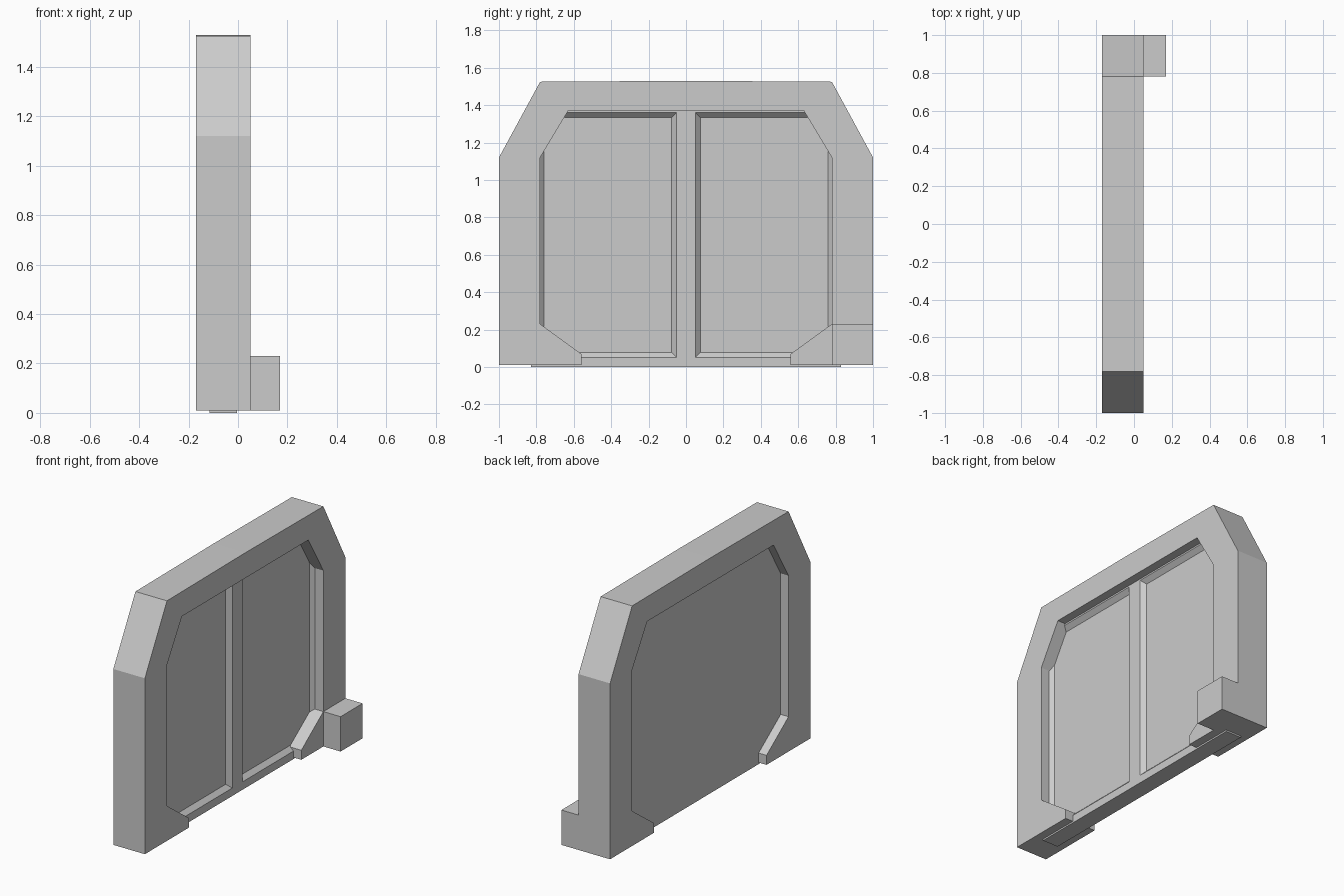
import bpy, bmesh

if "Cube" in bpy.data.objects:
    bpy.data.objects.remove(bpy.data.objects["Cube"])


def finish(name, bm):
    bmesh.ops.recalc_face_normals(bm, faces=bm.faces[:])
    mesh = bpy.data.meshes.new(name)
    bm.to_mesh(mesh)
    bm.free()
    obj = bpy.data.objects.new(name, mesh)
    bpy.context.collection.objects.link(obj)
    return obj


def thicken(bm, depth):
    """Turn flat faces into a closed solid running along x."""
    res = bmesh.ops.extrude_face_region(bm, geom=bm.faces[:], use_keep_orig=True)
    verts = [g for g in res["geom"] if isinstance(g, bmesh.types.BMVert)]
    bmesh.ops.translate(bm, verts=verts, vec=(depth, 0, 0))
    bmesh.ops.recalc_face_normals(bm, faces=bm.faces[:])


def extruded_profile(name, points, x0, x1):
    bm = bmesh.new()
    bm.faces.new([bm.verts.new((x0, y, z)) for y, z in points])
    thicken(bm, x1 - x0)
    return finish(name, bm)


def mirrored(points):
    return [(-y, z) for y, z in reversed(points)]


# Door frame: outer arch with a very slight crown, then the inner opening
outer = [(1, 0.01), (1, 1.12), (0.78, 1.525)]
inner = [(0.63, 1.37), (0.78, 1.12), (0.78, 0.23), (0.56, 0.07), (0.56, 0.01)]
profile = outer + [(0, 1.53)] + mirrored(outer) + mirrored(inner)[:] + inner
extruded_profile("door_frame", profile, -0.17, 0.05)

# Block at the foot of one jamb
extruded_profile("foot_block", [(0.78, 0.01), (1, 0.01), (1, 0.23), (0.78, 0.23)], 0.05, 0.17)

# Door slab: flat on the back, two bevelled recesses on the face
ys = [-0.83, -0.785, -0.05, 0.05, 0.785, 0.83]
zs = [0.0, 0.05, 1.36, 1.41]
bm = bmesh.new()
grid = [[bm.verts.new((-0.005, y, z)) for z in zs] for y in ys]
panels = []
for i in range(len(ys) - 1):
    for j in range(len(zs) - 1):
        face = bm.faces.new((grid[i][j], grid[i + 1][j], grid[i + 1][j + 1], grid[i][j + 1]))
        if j == 1 and i in (1, 3):
            panels.append(face)
thicken(bm, -0.11)
for face in panels:
    res = bmesh.ops.inset_individual(bm, faces=[face], thickness=0.027, use_even_offset=True)
    bmesh.ops.translate(bm, verts=face.verts[:], vec=(-0.027, 0, 0))
flat = [e for e in bm.edges if len(e.link_faces) == 2
        and all(abs(v.co.x + 0.115) < 1e-5 for v in e.verts)
        and all(abs(f.normal.x) > 0.99 for f in e.link_faces)]
bmesh.ops.dissolve_edges(bm, edges=flat, use_verts=True)
finish("door_slab", bm)
